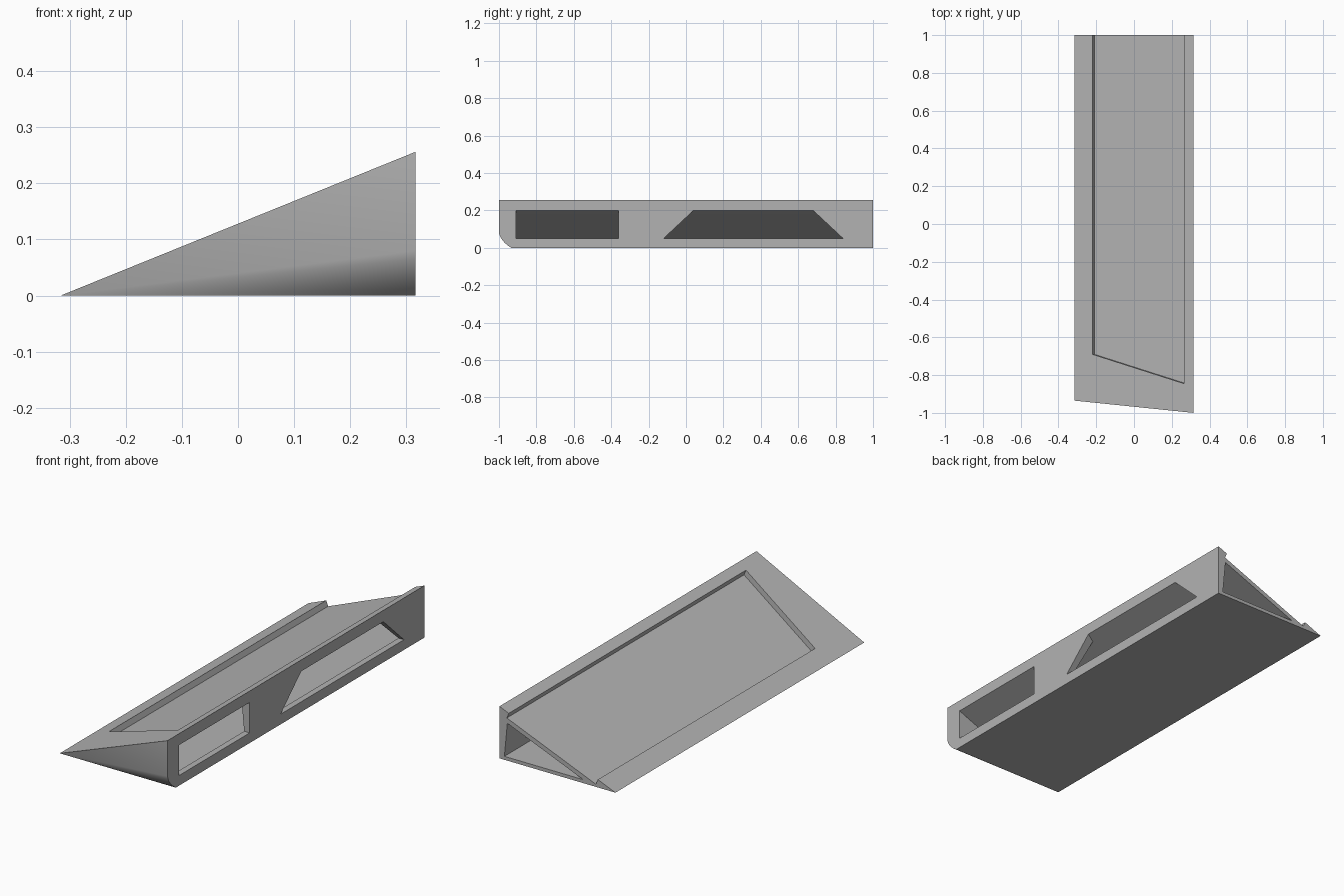
import bpy, bmesh
from mathutils import Vector

cube = bpy.data.objects.get("Cube")
if cube:
    bpy.data.objects.remove(cube, do_unlink=True)

HALF, HEIGHT = 0.316, 0.256
SLOPE = HEIGHT / (2 * HALF)
NORMAL = Vector((-SLOPE, 0, 1)).normalized()

grey = bpy.data.materials.new("mid_grey")
grey.use_nodes = True
colour = (0.45, 0.45, 0.45, 1)
grey.diffuse_color = colour
grey.node_tree.nodes["Principled BSDF"].inputs["Base Color"].default_value = colour


def hull(name, points):
    """Convex solid around a few corner points."""
    bm = bmesh.new()
    for p in points:
        bm.verts.new(p)
    bmesh.ops.convex_hull(bm, input=bm.verts[:])
    bmesh.ops.dissolve_limit(bm, angle_limit=0.002, verts=bm.verts[:], edges=bm.edges[:])
    bmesh.ops.recalc_face_normals(bm, faces=bm.faces[:])
    mesh = bpy.data.meshes.new(name)
    bm.to_mesh(mesh)
    bm.free()
    mesh.materials.append(grey)
    obj = bpy.data.objects.new(name, mesh)
    bpy.context.collection.objects.link(obj)
    return obj


def cut(target, cutter):
    """Subtract the cutter from the target and remove it."""
    cutter.hide_render = True
    mod = target.modifiers.new("cut", "BOOLEAN")
    mod.operation = "DIFFERENCE"
    mod.solver = "EXACT"
    mod.object = cutter
    bpy.context.view_layer.objects.active = target
    bpy.ops.object.modifier_apply(modifier=mod.name)
    bpy.data.objects.remove(cutter, do_unlink=True)


# Wedge body, with a lower front edge that rounds off towards the tall side
start, bend, end = Vector((HALF, -1, 0.08)), Vector((HALF, -0.99, 0.035)), Vector((HALF, -0.935, 0))
rounding = []
for i in range(7):
    t = i / 6
    rounding.append(start * (1 - t) ** 2 + bend * 2 * t * (1 - t) + end * t ** 2)
body = hull("wedge_body", [
    (-HALF, 1, 0), (HALF, 1, 0), (HALF, 1, HEIGHT),
    (-HALF, -0.935, 0), (HALF, -1, HEIGHT)] + rounding)

# Shallow tray in the sloped top, open at the back
tray = []
for x, y in [(-0.22, -0.69), (0.265, -0.845), (0.265, 1.1), (-0.22, 1.1)]:
    p = Vector((x, y, SLOPE * (x + HALF)))
    tray += [p - NORMAL * 0.028, p + NORMAL * 0.03]
cut(body, hull("tray_cutter", tray))

# Triangular hollow, open at the back
section = [(-0.14, 0.017), (0.289, 0.017), (0.273, 0.184)]
cut(body, hull("hollow_cutter", [(x, y, z) for x, z in section for y in (-0.912, 1.1)]))


def window(name, y0, y1, lean):
    """Opening in the tall side; its ends lean inwards and its top follows the slope."""
    points = []
    for x in (0.22, 0.36):
        for z in (0.05, 0.2 + SLOPE * (x - HALF)):
            inset = lean * (z - 0.05)
            points += [(x, y0 + inset, z), (x, y1 - inset, z)]
    cut(body, hull(name, points))


window("front_window_cutter", -0.91, -0.36, 0)
window("rear_window_cutter", -0.12, 0.84, 1.07)

# Smooth only the rounded edge
bpy.ops.object.select_all(action="DESELECT")
body.select_set(True)
bpy.context.view_layer.objects.active = body
bpy.ops.object.shade_smooth_by_angle(angle=0.4)
